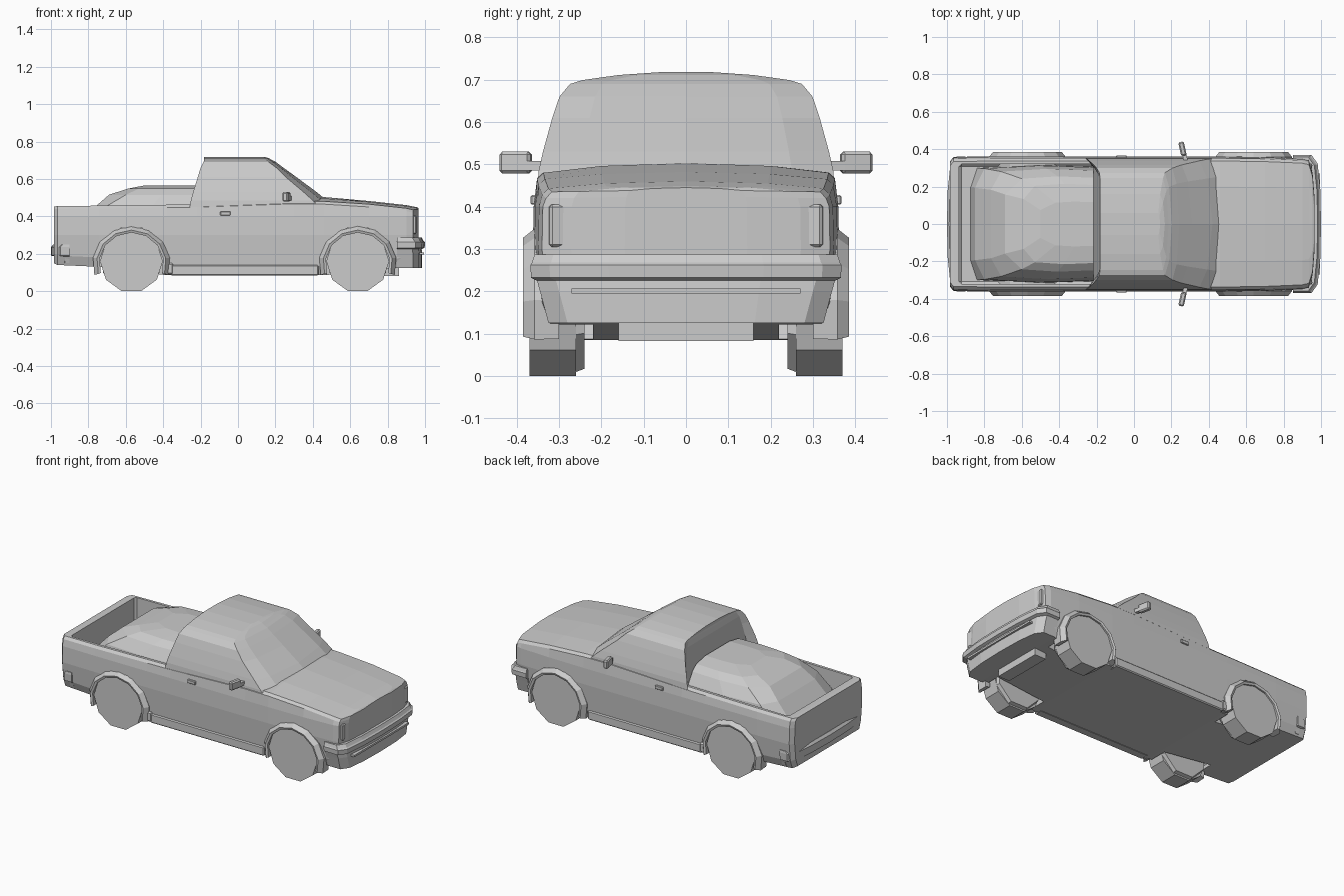
import bpy, bmesh, math
from mathutils import Matrix, Vector

if "Cube" in bpy.data.objects:
    bpy.data.objects.remove(bpy.data.objects["Cube"])


def finish(name, bm):
    bmesh.ops.recalc_face_normals(bm, faces=bm.faces)
    me = bpy.data.meshes.new(name)
    bm.to_mesh(me)
    bm.free()
    ob = bpy.data.objects.new(name, me)
    bpy.context.collection.objects.link(ob)
    return ob


def loft(name, halves):
    """Loft half sections (y >= 0, starting and ending on y = 0), mirrored in y."""
    bm = bmesh.new()
    rings = []
    for h in halves:
        ring = h + [(x, -y, z) for x, y, z in reversed(h) if y > 0]
        rings.append([bm.verts.new(p) for p in ring])
    n = len(rings[0])
    for a, b in zip(rings, rings[1:]):
        for i in range(n):
            j = (i + 1) % n
            bm.faces.new((a[i], a[j], b[j], b[i]))
    bm.faces.new(rings[0])
    bm.faces.new(rings[-1])
    return finish(name, bm)


def box(name, lo, hi, turn=0, bevel=0):
    bm = bmesh.new()
    lo, hi = Vector(lo), Vector(hi)
    bmesh.ops.create_cube(bm, size=1)
    if bevel:
        bmesh.ops.scale(bm, vec=hi - lo, verts=bm.verts)
        bmesh.ops.bevel(bm, geom=bm.edges[:], offset=bevel, segments=1, affect='EDGES')
    else:
        bmesh.ops.scale(bm, vec=hi - lo, verts=bm.verts)
    bmesh.ops.rotate(bm, matrix=Matrix.Rotation(turn, 3, 'Z'), verts=bm.verts)
    bmesh.ops.translate(bm, vec=(lo + hi) / 2, verts=bm.verts)
    return finish(name, bm)


def disc(name, x, z, r, y0, y1, n, r_in=None):
    """Prism along y with a flat side down; r_in is the radius at y0."""
    bm = bmesh.new()
    rings = []
    for y, rad in ((y0, r_in or r), (y1, r)):
        rings.append([bm.verts.new((x + rad * math.sin(a), y, z - rad * math.cos(a)))
                      for a in (2 * math.pi * (i + 0.5) / n for i in range(n))])
    for i in range(n):
        j = (i + 1) % n
        bm.faces.new((rings[0][i], rings[0][j], rings[1][j], rings[1][i]))
    bm.faces.new(rings[0])
    bm.faces.new(rings[1])
    return finish(name, bm)


def cut(ob, cutter):
    mod = ob.modifiers.new("cut", 'BOOLEAN')
    mod.operation, mod.solver, mod.object = 'DIFFERENCE', 'EXACT', cutter
    bpy.context.view_layer.objects.active = ob
    bpy.ops.object.modifier_apply(modifier=mod.name)
    bpy.data.objects.remove(cutter)


# Main body: bed sides, doors, bonnet and nose as sections along x
def section(x, zb, w, zs, zt):
    pts = [(0, zb), (.33, zb), (.35, zb + .05), (.362, .30), (.36, .40),
           (.352, zs - .015), (.337, zs), (.2, zs + (zt - zs) * .7), (0, zt)]
    return [(x, y * w, z) for y, z in pts]


body = loft("body", [section(*s) for s in (
    (-.985, .15, .92, .452, .452), (-.965, .14, .99, .455, .455),
    (-.74, .13, 1, .457, .457), (-.38, .085, 1, .462, .462),
    (-.22, .085, 1, .464, .464), (.30, .085, 1, .482, .495),
    (.46, .085, 1, .480, .503), (.70, .11, .99, .465, .482),
    (.90, .13, .965, .443, .460), (.935, .13, .94, .435, .453),
    (.955, .13, .75, .436, .449), (.965, .13, .40, .438, .445))])

# Open bed and wheel wells
cut(body, box("bed_cutter", (-.935, -.32, .27), (-.215, .32, .6), 0, .012))
WHEELS = (("rear", -.57), ("front", .64))
for tag, wx in WHEELS:
    for s in (1, -1):
        cut(body, disc("well_cutter", wx, .16, .186, s * .22, s * .5, 10))

# Cab: plan rings stacked in z (z, back centre, back corner, front corner, front centre, half width)
def cab_ring(z, bc, be, fe, fc, y):
    return [(bc, 0, z), (bc, y * .86, z), (be, y, z), (fe, y, z),
            (fe + (fc - fe) * .6, y * .72, z), (fc, 0, z)]


loft("cab", [cab_ring(*r) for r in (
    (.44, -.216, -.26, .44, .52, .352), (.485, -.211, -.252, .40, .475, .348),
    (.53, -.206, -.24, .35, .42, .338), (.61, -.196, -.215, .255, .312, .316),
    (.66, -.189, -.20, .205, .243, .299), (.69, -.183, -.185, .165, .203, .274),
    (.699, -.181, -.181, .155, .185, .245), (.711, -.181, -.181, .14, .165, .16),
    (.718, -.181, -.181, .13, .14, .06))])

# Covered cargo filling the bed
def cargo_ring(z, xb, xc, y, front=-.217):
    return [(xb, 0, z), (xb, y * .62, z), (xc, y * .95, z),
            ((xc + front) / 2, y, z), (front, y * .97, z), (front, 0, z)]


loft("cargo_cover", [cargo_ring(*r) for r in (
    (.265, -.875, -.84, .315), (.36, -.85, -.80, .312), (.45, -.765, -.71, .295),
    (.515, -.69, -.60, .255), (.548, -.59, -.53, .215), (.565, -.50, -.42, .12))])


# Bumpers: plan rings stacked in z (z, reach, half width)
def bumper(name, sign, back, rows):
    loft(name, [[(sign * x, y, z) for x, y in (
        (back, 0), (back, w), (r - .05, w), (r - .018, w - .045), (r - .004, w * .5), (r, 0))]
        for z, r, w in rows])


bumper("front_bumper", 1, .85, (
    (.125, .985, .325), (.20, .985, .345), (.225, .982, .352), (.232, .998, .366),
    (.262, 1.0, .368), (.268, .992, .364), (.287, .982, .358)))
bumper("rear_bumper", -1, .90, (
    (.15, .975, .335), (.185, .975, .345), (.19, 1.0, .358), (.235, 1.0, .36), (.25, .988, .358)))
box("front_skid", (.78, -.16, .082), (.86, .16, .135))

# Nose details: headlamps and air intake lip
for s, side in ((1, "left"), (-1, "right")):
    lamp = sorted((s * .245, s * .325))
    box("headlamp_" + side, (.915, lamp[0], .305), (.948, lamp[1], .405), -s * .18, .006)
box("intake_lip", (.97, -.27, .195), (.994, .27, .207))


# Wheel arch flares
def flare(name, x, s):
    bm = bmesh.new()
    prof = ((.172, .30), (.172, .380), (.186, .385), (.208, .358), (.205, .30))
    rows = []
    for i in range(9):
        a = math.radians(-18 + 216 * i / 8)
        rows.append([bm.verts.new((x + r * math.cos(a), s * y, .148 + r * math.sin(a) * .96))
                     for r, y in prof])
    for a, b in zip(rows, rows[1:]):
        for i in range(5):
            j = (i + 1) % 5
            bm.faces.new((a[i], a[j], b[j], b[i]))
    bm.faces.new(rows[0])
    bm.faces.new(rows[-1])
    finish(name, bm)


# Wheels, flares, mud guards, mirrors, handles and sills on both sides
def side_box(name, s, lo, hi, turn=0, bevel=0):
    ys = sorted((s * lo[1], s * hi[1]))
    return box(name, (lo[0], ys[0], lo[2]), (hi[0], ys[1], hi[2]), s * turn, bevel)


for s, side in ((1, "left"), (-1, "right")):
    for tag, wx in WHEELS:
        disc(f"{tag}_wheel_{side}", wx, .16, .168, s * .26, s * .37, 10)
        disc(f"{tag}_wheel_inner_{side}", wx, .16, .163, s * .24, s * .26, 8, .155)
        flare(f"{tag}_flare_{side}", wx, s)
    side_box("mud_guard_" + side, s, (-.395, .26, .088), (-.345, .362, .15), 0, .008)
    side_box("sill_" + side, s, (-.36, .30, .083), (.43, .358, .14), 0, .006)
    side_box("mirror_" + side, s, (.244, .365, .478), (.274, .440, .530), .22, .007)
    side_box("mirror_arm_" + side, s, (.262, .325, .485), (.284, .385, .508), .2)
    side_box("door_handle_" + side, s, (-.095, .352, .405), (-.04, .367, .427), 0, .003)
